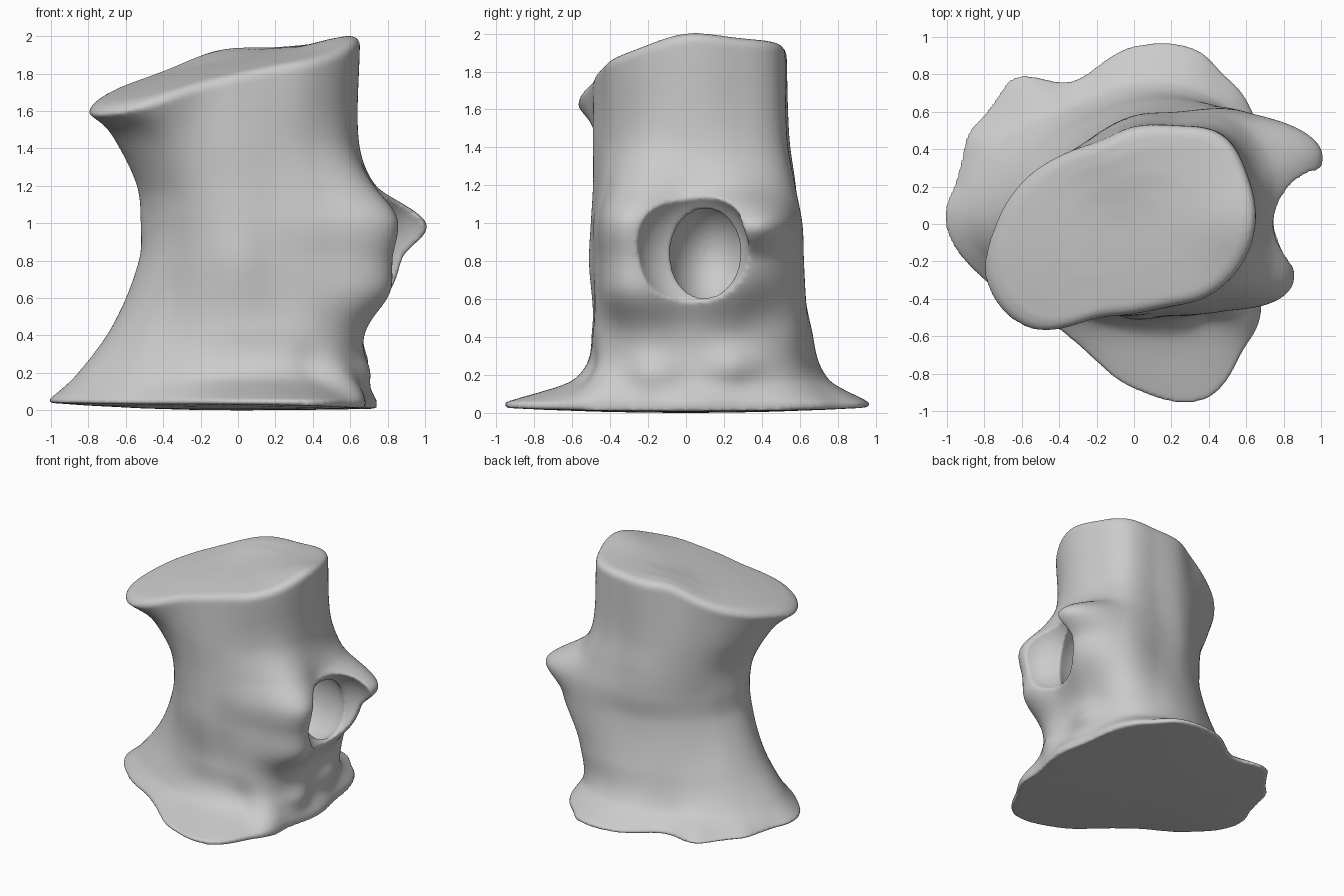
import bpy, bmesh, math
from mathutils import Vector

if "Cube" in bpy.data.objects:
    bpy.data.objects.remove(bpy.data.objects["Cube"])

# Trunk cross-sections: height, then radius every 22.5 degrees from +x
LEVELS = [
    (0.055, [.74, .75, .88, .99, .95, .83, .98, .98, 1.01, .84, .70, .72, .88, 1.01, .86, .74]),
    (0.18, [.67, .70, .78, .78, .74, .69, .76, .83, .87, .73, .60, .56, .57, .63, .71, .69]),
    (0.45, [.67, .72, .80, .71, .64, .60, .61, .66, .67, .59, .50, .48, .49, .53, .64, .71]),
    (0.80, [.75, .91, .84, .65, .57, .52, .50, .51, .53, .50, .47, .48, .51, .53, .65, .86]),
    (1.00, [.79, 1.03, .84, .65, .58, .52, .49, .50, .52, .49, .47, .48, .50, .53, .66, .89]),
    (1.20, [.71, .78, .76, .62, .57, .52, .50, .51, .54, .53, .50, .49, .49, .51, .60, .74]),
    (1.45, [.64, .67, .69, .58, .54, .51, .52, .58, .65, .68, .62, .52, .49, .49, .54, .61]),
    (None, [.65, .66, .67, .57, .52, .48, .53, .63, .74, .85, .79, .55, .48, .48, .55, .61]),
]
# Bark and root lumps: angle, height, angular spread, vertical spread, size
LUMPS = [(128, .05, 5, .06, .07), (20, .25, 8, .07, .05), (-14, .20, 8, .07, .05),
         (-38, .12, 7, .07, .05), (-52, .22, 6, .09, -.04), (0, .62, 25, .10, .05),
         (18, .97, 7, .07, .05), (152, .05, 4, .05, .03), (168, .05, 4, .05, -.02),
         (60, .05, 5, .05, -.03), (-20, 1.1, 10, .09, .03), (-24, .62, 12, .1, .04),
         (22, .72, 12, .1, .03), (24, 1.1, 10, .06, .03)]
N, STEPS = 180, 14


def spline(p0, p1, p2, p3, t):
    return 0.5 * (2 * p1 + (p2 - p0) * t + (2 * p0 - 5 * p1 + 4 * p2 - p3) * t * t
                  + (3 * p1 - p0 - 3 * p2 + p3) * t ** 3)


def radius(table, i):
    u = i * 16 / N
    k = int(u)
    return spline(*[table[(k + d) % 16] for d in (-1, 0, 1, 2)], u - k)


def top_z(x, y):
    z = 1.875 + .19 * x + .1 * y - .09 * x * x - .12 * y * y
    z += .05 * math.exp(-((x + .1) ** 2 + (y - .4) ** 2) / .06)
    return z + .045 * math.exp(-((x - .6) ** 2 + y ** 2) / .05)


def ring(table, z):
    pts = []
    for i in range(N):
        a, r = 2 * math.pi * i / N, radius(table, i)
        x, y = r * math.cos(a), r * math.sin(a)
        pts.append(Vector((x, y, top_z(x, y) - .045 if z is None else z)))
    return pts


def lumpy(p, i):
    a, add = 360 * i / N, 0
    for la, lz, sa, sz, amp in LUMPS:
        d = (a - la + 180) % 360 - 180
        add += amp * math.exp(-(d / sa) ** 2 / 2 - ((p.z - lz) / sz) ** 2 / 2)
    f = 1 + add / math.hypot(p.x, p.y)
    return Vector((p.x * f, p.y * f, p.z))


# Side wall rings, smoothly interpolated between the levels
keys = [ring(t, z) for z, t in LEVELS]
knots = [z or 1.84 for z, t in LEVELS]
last = len(keys) - 1


def slope(k, i):
    a, b = max(0, k - 1), min(last, k + 1)
    return (keys[b][i] - keys[a][i]) / (knots[b] - knots[a])


rings = []
for k in range(last):
    h = knots[k + 1] - knots[k]
    for s in range(STEPS):
        t = s / STEPS
        w = t * t * (3 - 2 * t)
        rings.append([lumpy(keys[k][i] * (1 - w) + keys[k + 1][i] * w
                            + slope(k, i) * h * t * (1 - t) ** 2
                            - slope(k + 1, i) * h * t * t * (1 - t), i) for i in range(N)])
rings.append(keys[-1])

# Slanted cut top with a rounded rim, and slightly domed underside
base = rings[0]
for f, drop in ((.985, .022), (.955, .008), (.9, 0), (.75, 0), (.5, 0), (.25, 0), (.03, 0)):
    rings.append([Vector((p.x * f, p.y * f, top_z(p.x * f, p.y * f) - drop)) for p in keys[-1]])
for f in (1.0, .8, .5, .25, .03):
    rings.insert(0, [Vector((p.x * f, p.y * f, (.022 - .018 * p.x + .012 * p.y ** 2) * f * f))
                     for p in base])

bm = bmesh.new()
vr = [[bm.verts.new(p) for p in r] for r in rings]
for a, b in zip(vr, vr[1:]):
    for i in range(N):
        j = (i + 1) % N
        bm.faces.new((a[i], a[j], b[j], b[i]))
bm.faces.new(vr[0][::-1])
bm.faces.new(vr[-1])
bmesh.ops.recalc_face_normals(bm, faces=bm.faces)
me = bpy.data.meshes.new("tree_stump")
bm.to_mesh(me)
bm.free()
stump = bpy.data.objects.new("tree_stump", me)
bpy.context.collection.objects.link(stump)

# Hollow: flared mouth and inner chamber
cutters = []
for name, loc, size in (("hollow_mouth", (.92, .03, .86), (.28, .30, .34)),
                        ("hollow_chamber", (.48, .13, .83), (.38, .24, .31))):
    bpy.ops.mesh.primitive_uv_sphere_add(segments=48, ring_count=32, radius=1, location=loc)
    c = bpy.context.object
    c.name, c.scale, c.hide_render = name, size, True
    cutters.append(c)
    m = stump.modifiers.new(name, 'BOOLEAN')
    m.operation, m.object, m.solver = 'DIFFERENCE', c, 'EXACT'

# Soften every edge into one organic skin
m = stump.modifiers.new("skin", 'REMESH')
m.mode, m.voxel_size, m.use_smooth_shade = 'VOXEL', .013, True
m = stump.modifiers.new("soften", 'SMOOTH')
m.factor, m.iterations = .5, 5

bpy.ops.object.select_all(action='DESELECT')
bpy.context.view_layer.objects.active = stump
stump.select_set(True)
for m in list(stump.modifiers):
    bpy.ops.object.modifier_apply(modifier=m.name)
for c in cutters:
    bpy.data.objects.remove(c)
bpy.ops.object.shade_smooth()
